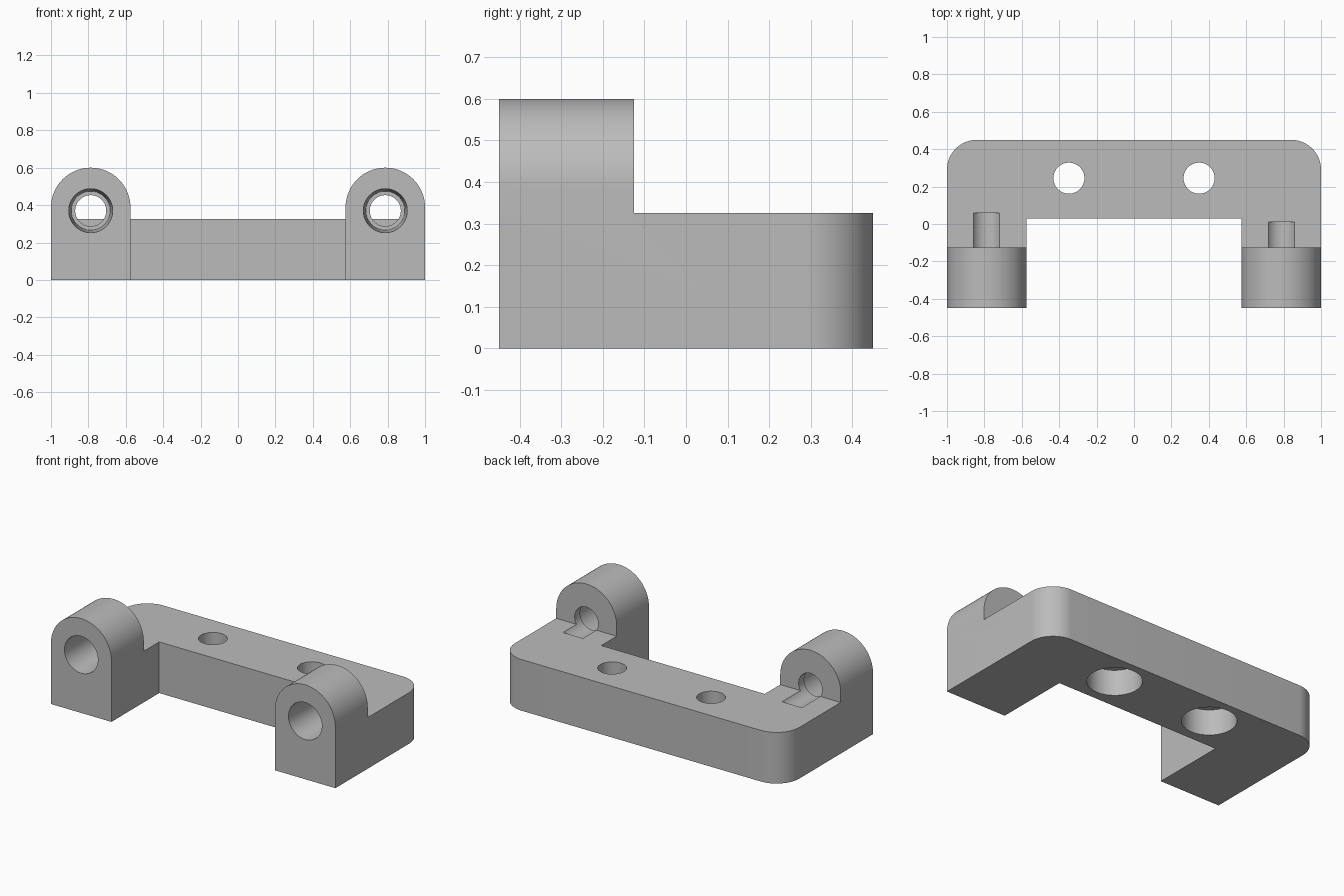
import bpy, bmesh, math
from mathutils import Matrix, Vector

cube = bpy.data.objects.get("Cube")
if cube:
    bpy.data.objects.remove(cube, do_unlink=True)

PLATE_H = 0.325          # height of the U-shaped plate
BACK, FRONT = 0.45, -0.45
EAR_X, EAR_R = 0.7875, 0.2125
EAR_BACK = -0.125
INNER_X = EAR_X - EAR_R
BORE_Z = 0.37

grey = bpy.data.materials.new("plain grey")
grey.use_nodes = True
grey.diffuse_color = (0.5, 0.5, 0.5, 1)
grey.node_tree.nodes["Principled BSDF"].inputs["Base Color"].default_value = (0.5, 0.5, 0.5, 1)


def add_object(name, bm):
    bmesh.ops.recalc_face_normals(bm, faces=bm.faces)
    mesh = bpy.data.meshes.new(name)
    bm.to_mesh(mesh)
    bm.free()
    mesh.materials.append(grey)
    obj = bpy.data.objects.new(name, mesh)
    bpy.context.collection.objects.link(obj)
    return obj


def extrude(name, outline, direction):
    bm = bmesh.new()
    face = bm.faces.new([bm.verts.new(p) for p in outline])
    result = bmesh.ops.extrude_face_region(bm, geom=[face], use_keep_orig=True)
    moved = [v for v in result["geom"] if isinstance(v, bmesh.types.BMVert)]
    bmesh.ops.translate(bm, verts=moved, vec=Vector(direction))
    return add_object(name, bm)


def lathe(name, profile, matrix, sides=64):
    """Closed solid from (radius, height) pairs turned about local z."""
    bm = bmesh.new()
    rings = [[bm.verts.new((r * math.cos(math.tau * i / sides),
                            r * math.sin(math.tau * i / sides), h))
              for i in range(sides)] for r, h in profile]
    for a, b in zip(rings, rings[1:]):
        for i in range(sides):
            j = (i + 1) % sides
            bm.faces.new((a[i], a[j], b[j], b[i]))
    bm.faces.new(rings[0])
    bm.faces.new(rings[-1])
    bm.transform(matrix)
    return add_object(name, bm)


def arc(cx, cy, r, start, end, steps):
    return [(cx + r * math.cos(math.radians(start + (end - start) * i / steps)),
             cy + r * math.sin(math.radians(start + (end - start) * i / steps)))
            for i in range(steps + 1)]


# U-shaped plate with rounded rear corners
corner = 0.16
outline = [(-1, FRONT), (-INNER_X, FRONT), (-INNER_X, 0.03),
           (INNER_X, 0.03), (INNER_X, FRONT), (1, FRONT)]
outline += arc(1 - corner, BACK - corner, corner, 0, 90, 16)
outline += arc(corner - 1, BACK - corner, corner, 90, 180, 16)
bracket = extrude("mounting_bracket", [(x, y, 0) for x, y in outline], (0, 0, PLATE_H))

parts = []
for side, label, slot_end in ((1, "left", 0.01), (-1, "right", 0.06)):
    # Arched ear
    cx = side * EAR_X
    arch = [(cx - EAR_R, 0), (cx + EAR_R, 0)]
    arch += arc(cx, 0.6 - EAR_R, EAR_R, 0, 180, 40)
    ear = extrude(label + "_ear", [(x, FRONT, z) for x, z in arch],
                  (0, EAR_BACK - FRONT, 0))
    parts.append((ear, 'UNION'))

    # Tapered bore through the ear, running on as a groove in the plate
    along_y = Matrix.Translation((cx, 0, BORE_Z)) @ Matrix.Rotation(-math.pi / 2, 4, 'X')
    bore = lathe(label + "_bore_cutter",
                 [(0.1175, FRONT - 0.05), (0.1175, FRONT), (0.104, -0.18),
                  (0.083, -0.18), (0.083, slot_end)], along_y)
    parts.append((bore, 'DIFFERENCE'))

    # Vertical screw hole, counterbored from below
    screw = lathe(label + "_screw_cutter",
                  [(0.157, -0.1), (0.157, 0.163), (0.083, 0.163), (0.083, 0.5)],
                  Matrix.Translation((side * 0.348, 0.245, 0)))
    parts.append((screw, 'DIFFERENCE'))

# Join the ears first, then cut the holes
parts.sort(key=lambda p: p[1] == 'DIFFERENCE')
for tool, operation in parts:
    tool.hide_render = True
    mod = bracket.modifiers.new(tool.name, 'BOOLEAN')
    mod.operation = operation
    mod.solver = 'EXACT'
    mod.object = tool

graph = bpy.context.evaluated_depsgraph_get()
solid = bpy.data.meshes.new_from_object(bracket.evaluated_get(graph))
bracket.modifiers.clear()
bracket.data = solid
for tool, _ in parts:
    bpy.data.objects.remove(tool, do_unlink=True)

# Merge leftover coplanar pieces
bm = bmesh.new()
bm.from_mesh(solid)
bmesh.ops.remove_doubles(bm, verts=bm.verts, dist=0.0001)
bmesh.ops.dissolve_limit(bm, angle_limit=math.radians(0.5), verts=bm.verts, edges=bm.edges)
bm.to_mesh(solid)
bm.free()

bpy.context.view_layer.objects.active = bracket
bracket.select_set(True)
bpy.ops.object.shade_smooth_by_angle(angle=math.radians(30))
